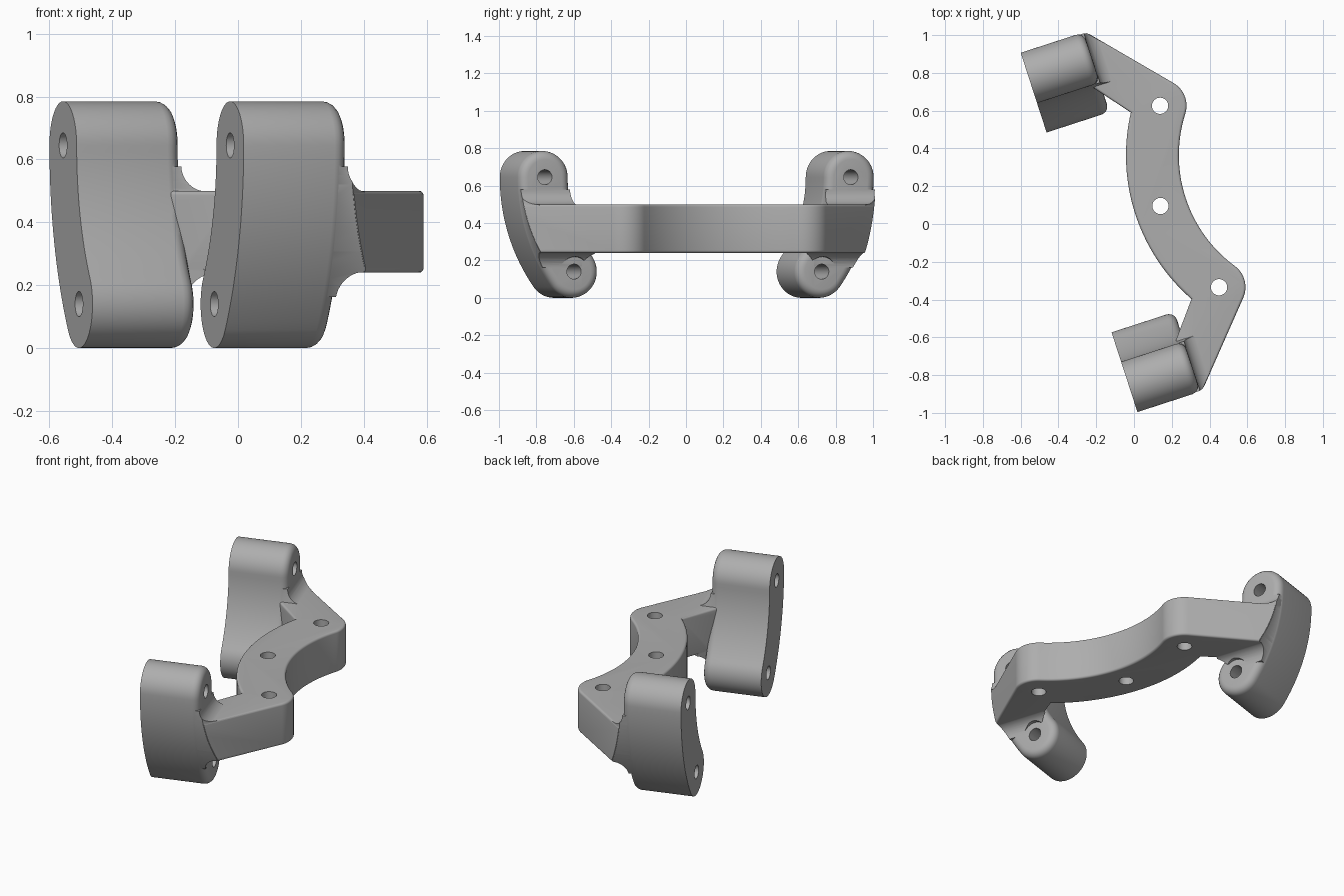
import bpy, bmesh
from math import sin, cos, asin, acos, atan2, hypot, radians, pi
from mathutils import Matrix

if "Cube" in bpy.data.objects:
    bpy.data.objects.remove(bpy.data.objects["Cube"], do_unlink=True)

grey = bpy.data.materials.new("satin grey")
grey.use_nodes = True
colour = (0.42, 0.42, 0.42, 1)
grey.diffuse_color = colour
grey.node_tree.nodes["Principled BSDF"].inputs["Base Color"].default_value = colour

# Local frame: x along the bolts, y along the span, z up
PLACE = Matrix.Translation((-0.015, 0.045, 0)) @ Matrix.Rotation(radians(18), 4, 'Z')
AXES = {'x': lambda a, b, h: (h, a, b),
        'y': lambda a, b, h: (a, h, b),
        'z': lambda a, b, h: (a, b, h)}
HALF = 0.14                      # half width of every slot shape
FACE = 0.06                      # inner face of the mounting lugs
PIVOT_Z, LUG_R = 0.65, 0.86      # lugs follow a circle about this height
LUG_ANGLE = asin(0.505 / LUG_R)
BAR_Z = (0.245, 0.505)
BAR_CX, BAR_R = 1.031, 0.868     # curve of the bar
BAR_ANGLE = asin(0.505 / BAR_R)


def arc(cx, cy, r, a0, a1, n):
    return [(cx + r * cos(a0 + (a1 - a0) * i / n),
             cy + r * sin(a0 + (a1 - a0) * i / n)) for i in range(n + 1)]


def prism(name, pts, lo, hi, axis, bevel=0, ends=()):
    """Extrude a closed profile; round the rims at the heights in ends."""
    bm = bmesh.new()
    put = AXES[axis]
    rings = [[bm.verts.new(put(a, b, h)) for a, b in pts] for h in (lo, hi)]
    caps = {lo: bm.faces.new(rings[0]), hi: bm.faces.new(rings[1])}
    n = len(pts)
    for i in range(n):
        j = (i + 1) % n
        bm.faces.new((rings[0][i], rings[0][j], rings[1][j], rings[1][i]))
    bmesh.ops.recalc_face_normals(bm, faces=bm.faces[:])
    if bevel:
        rims = [e for h in ends for e in caps[h].edges]
        bmesh.ops.bevel(bm, geom=rims, offset=bevel, segments=5, profile=0.5,
                        affect='EDGES', clamp_overlap=True)
    mesh = bpy.data.meshes.new(name)
    bm.to_mesh(mesh)
    bm.free()
    mesh.materials.append(grey)
    ob = bpy.data.objects.new(name, mesh)
    bpy.context.collection.objects.link(ob)
    return ob


def combine(ob, other, how):
    """Apply a boolean and discard the second shape."""
    mod = ob.modifiers.new(how, 'BOOLEAN')
    mod.operation, mod.object, mod.solver = how, other, 'EXACT'
    bpy.context.view_layer.objects.active = ob
    bpy.ops.object.modifier_apply(modifier=mod.name)
    bpy.data.objects.remove(other, do_unlink=True)


def lug_profile(side, r):
    """Curved slot with round ends, in y and z."""
    low_y, low_z = LUG_R * cos(LUG_ANGLE), PIVOT_Z - LUG_R * sin(LUG_ANGLE)
    pts = arc(LUG_R, PIVOT_Z, r, 0, pi, 28)
    pts += arc(0, PIVOT_Z, LUG_R - r, 0, -LUG_ANGLE, 20)[1:]
    pts += arc(low_y, low_z, r, pi - LUG_ANGLE, 2 * pi - LUG_ANGLE, 28)[1:]
    pts += arc(0, PIVOT_Z, LUG_R + r, -LUG_ANGLE, 0, 20)[1:-1]
    return [(side * y, z) for y, z in pts]


def bar_profile(r, reach):
    """Curved bar whose ends turn back into the lugs, in x and y."""
    cx, cy = BAR_CX - BAR_R * cos(BAR_ANGLE), BAR_R * sin(BAR_ANGLE)
    px, py = 0.07, reach
    tangent = atan2(py - cy, px - cx) - acos(r / hypot(px - cx, py - cy))
    half = arc(BAR_CX, 0, BAR_R - r, pi, pi - BAR_ANGLE, 20)
    half += arc(cx, cy, r, -BAR_ANGLE, tangent, 20)[1:]
    half += [(px, py), (-0.05, py), (-0.05, 0.79)]
    half += arc(BAR_CX, 0, BAR_R + r, pi - radians(31), pi, 20)
    return half + [(x, -y) for x, y in half[-2:0:-1]]


# Curved bar with both arms, trimmed to the outer curve of the lugs
bracket = prism("bracket", bar_profile(HALF, 1.0), *BAR_Z, 'z', 0.014, BAR_Z)
combine(bracket, prism("trim", arc(0, PIVOT_Z, 0.996, 0, 2 * pi, 160)[:-1],
                       -0.5, 1, 'x'), 'INTERSECT')

low, high = BAR_Z[0] + 0.002, BAR_Z[1] - 0.002
R = 0.08
web = [(-0.05, high + R)] + arc(FACE + R, high + R, R, pi, 1.5 * pi, 10)
web += arc(FACE + R, low - R, R, pi / 2, pi, 10) + [(-0.05, low - R)]
bolts = [(LUG_R, PIVOT_Z),
         (LUG_R * cos(LUG_ANGLE), PIVOT_Z - LUG_R * sin(LUG_ANGLE))]

for side in (1, -1):
    # Flared web between arm and lug
    flare = prism("flare", web, side * 0.5, side * 1.1, 'y')
    combine(flare, prism("lug_limit", lug_profile(side, HALF - 0.003),
                         -0.04, 0.5, 'x'), 'INTERSECT')
    combine(flare, prism("plan_limit", bar_profile(HALF - 0.002, 0.997),
                         -0.1, 0.9, 'z'), 'INTERSECT')
    # Clearance for the bolt heads
    for y, z in bolts:
        combine(flare, prism("clearance", arc(side * y, z, 0.08, 0, 2 * pi, 40)[:-1],
                             FACE + 0.002, 0.4, 'x'), 'DIFFERENCE')
    combine(bracket, flare, 'UNION')
    # Mounting lug with a rounded inner rim
    combine(bracket, prism("lug", lug_profile(side, HALF), -0.29, FACE, 'x',
                           0.045, (FACE,)), 'UNION')
    # Bolt bores
    for y, z in bolts:
        combine(bracket, prism("bore", arc(side * y, z, 0.04, 0, 2 * pi, 40)[:-1],
                               -0.5, 0.14, 'x'), 'DIFFERENCE')

# Vertical holes through the bar
for t in (-BAR_ANGLE, 0, BAR_ANGLE):
    hole = arc(BAR_CX - BAR_R * cos(t), BAR_R * sin(t), 0.043, 0, 2 * pi, 40)[:-1]
    combine(bracket, prism("hole", hole, 0, 0.8, 'z'), 'DIFFERENCE')

# Final placement and shading
bracket.data.transform(PLACE)
low_z = min(v.co.z for v in bracket.data.vertices)
bracket.data.transform(Matrix.Translation((0, 0, -low_z)))
bpy.ops.object.select_all(action='DESELECT')
bracket.select_set(True)
bpy.context.view_layer.objects.active = bracket
bpy.ops.object.shade_smooth_by_angle(angle=radians(32))
